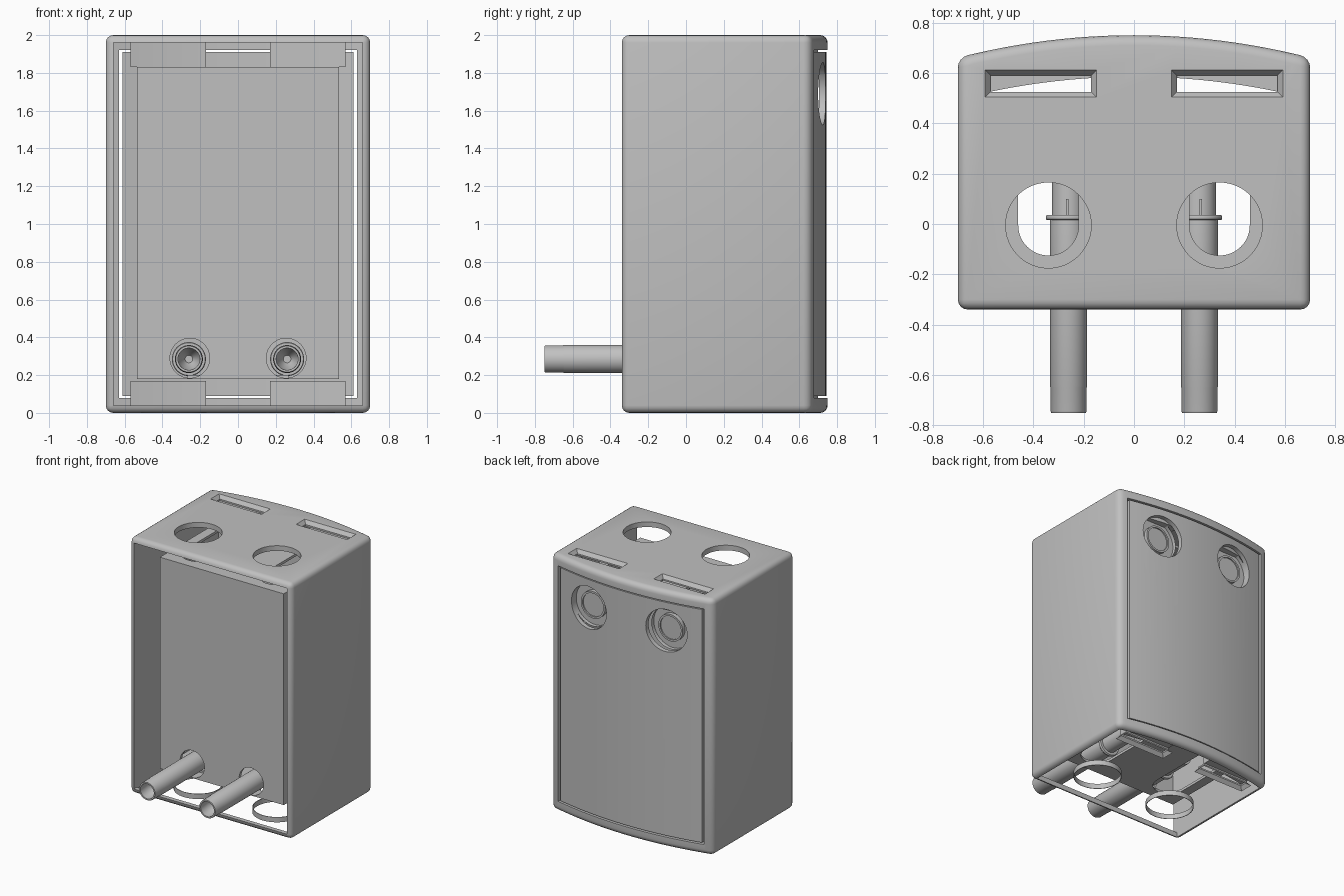
import bpy, bmesh, math
from mathutils import Vector

cube = bpy.data.objects.get("Cube")
if cube:
    bpy.data.objects.remove(cube)

grey = bpy.data.materials.new("light_grey")
grey.use_nodes = True
tone = (0.53, 0.53, 0.53, 1)
grey.diffuse_color = tone
grey.node_tree.nodes["Principled BSDF"].inputs["Base Color"].default_value = tone


def loft(name, loops, caps=True):
    """Skin a series of equal-length point loops."""
    bm = bmesh.new()
    rings = [[bm.verts.new(p) for p in loop] for loop in loops]
    for a, b in zip(rings, rings[1:]):
        n = len(a)
        for i in range(n):
            bm.faces.new((a[i], a[(i + 1) % n], b[(i + 1) % n], b[i]))
    if caps:
        bm.faces.new(rings[0])
        bm.faces.new(rings[-1])
    bmesh.ops.recalc_face_normals(bm, faces=bm.faces)
    mesh = bpy.data.meshes.new(name)
    bm.to_mesh(mesh)
    bm.free()
    mesh.materials.append(grey)
    ob = bpy.data.objects.new(name, mesh)
    bpy.context.collection.objects.link(ob)
    return ob


def rect(x0, x1, y0, y1, z):
    return [(x0, y0, z), (x1, y0, z), (x1, y1, z), (x0, y1, z)]


def block(name, x0, x1, y0, y1, z0, z1):
    return loft(name, [rect(x0, x1, y0, y1, z) for z in (z0, z1)])


def bow(x, crown):
    """Depth of the bowed rear surface at x."""
    return crown - x * x / 5.5


def bowed(name, x0, x1, front, crown, z0, z1, follow=False):
    """Upright slab with a bowed back; its front is flat or follows the bow."""
    n = 24
    xs = [x0 + (x1 - x0) * i / n for i in range(n + 1)]
    back = [(x, bow(x, crown)) for x in reversed(xs)]
    face = [(x, bow(x, front)) for x in xs] if follow else [(x0, front), (x1, front)]
    return loft(name, [[(x, y, z) for x, y in face + back] for z in (z0, z1)])


def lathe(name, profile, cx, cy, cz, axis="Y", caps=True, sides=48):
    """Revolve (radius, height) pairs around an axis."""
    loops = []
    for r, h in profile:
        loop = []
        for i in range(sides):
            a = math.tau * i / sides
            u, v = r * math.cos(a), r * math.sin(a)
            p = (u, h, v) if axis == "Y" else (u, v, h)
            loop.append(Vector(p) + Vector((cx, cy, cz)))
        loops.append(loop)
    return loft(name, loops, caps)


def apply(ob, mod):
    bpy.context.view_layer.objects.active = ob
    bpy.ops.object.modifier_apply(modifier=mod.name)


def cut(ob, cutter):
    mod = ob.modifiers.new("cut", "BOOLEAN")
    mod.operation = "DIFFERENCE"
    mod.solver = "EXACT"
    mod.object = cutter
    apply(ob, mod)
    bpy.data.objects.remove(cutter)


def smooth(ob):
    bpy.ops.object.select_all(action="DESELECT")
    ob.select_set(True)
    bpy.context.view_layer.objects.active = ob
    bpy.ops.object.shade_smooth_by_angle(angle=math.radians(30))


SIDES = (-1, 1)
HOLE_X, HOLE_R = 0.34, 0.17


def slot_rect(s, grow, z):
    a, b = sorted((s * (0.17 - grow), s * (0.57 + grow)))
    return rect(a, b, 0.525 - grow, 0.59 + grow, z)


# Rounded housing, open at the front and underneath
shell = bowed("housing", -0.7, 0.7, -0.34, 0.75, 0, 2)
bevel = shell.modifiers.new("round", "BEVEL")
bevel.width = 0.04
bevel.segments = 4
bevel.limit_method = "ANGLE"
apply(shell, bevel)
cut(shell, bowed("cavity", -0.66, 0.66, -0.5, 0.705, 0.04, 1.96))
cut(shell, bowed("floor_opening", -0.66, 0.66, -0.305, 0.705, -0.1, 0.1))
cut(shell, block("rear_opening", -0.63, 0.63, 0.4, 0.9, 0.08, 1.92))
for s in SIDES:
    cut(shell, lathe("top_hole", [(HOLE_R, 1.9), (HOLE_R, 2.1)], s * HOLE_X, -0.005, 0, "Z"))
    cut(shell, loft("top_slot", [slot_rect(s, 0, 1.9), slot_rect(s, 0, 1.972),
                                 slot_rect(s, 0.022, 2.001), slot_rect(s, 0.022, 2.1)]))
smooth(shell)

# Rims of the holes and slots in the open underside
for s in SIDES:
    side = "left" if s > 0 else "right"
    rim = lathe(side + "_floor_hole_rim", [(HOLE_R, 0), (HOLE_R, 0.04), (0.174, 0.04),
                (0.174, 0), (HOLE_R, 0)], s * HOLE_X, -0.005, 0, "Z", caps=False)
    smooth(rim)
    loft(side + "_floor_slot_rim", [slot_rect(s, 0.022, 0), slot_rect(s, 0, 0.028),
                                    slot_rect(s, 0, 0.04)], caps=False)

# Inner carrier box, open to the rear, with keyhole slots above and below
carrier = block("inner_carrier", -0.535, 0.535, -0.2, 0.5, 0.18, 1.83)
cut(carrier, block("carrier_cavity", -0.515, 0.515, -0.175, 0.7, 0.2, 1.81))
for s in SIDES:
    x = s * HOLE_X
    cut(carrier, lathe("keyhole_end", [(0.12, 0.1), (0.12, 1.9)], x, -0.005, 0, "Z"))
    cut(carrier, block("keyhole_run", x - 0.12, x + 0.12, -0.005, 0.7, 0.1, 1.9))
    cut(carrier, lathe("pipe_hole", [(0.105, -0.4), (0.105, -0.1)], s * 0.255, 0, 0.29))
smooth(carrier)

# Bowed rear panel with two round openings and clip tabs
panel = bowed("rear_panel", -0.612, 0.612, 0.71, 0.745, 0.09, 1.91, follow=True)
for s in SIDES:
    cut(panel, lathe("panel_hole", [(0.165, 0.4), (0.165, 0.9)], s * 0.335, 0, 1.69))
smooth(panel)
for s in SIDES:
    side = "left" if s > 0 else "right"
    a, b = sorted((s * 0.17, s * 0.57))
    for level, z in (("lower", 0.04), ("upper", 1.83)):
        tab = bowed(side + "_" + level + "_tab", a, b, 0.585, 0.705, z, z + 0.13, follow=True)
        smooth(tab)
    # Recessed cup with a raised ring and button
    cup = lathe(side + "_rear_button", [(0.165, 0.67), (0.165, 0.64), (0.105, 0.64),
                (0.105, 0.67), (0.09, 0.67), (0.09, 0.66)], s * 0.335, 0, 1.69, caps=False)
    smooth(cup)
    smooth(lathe(side + "_button_face", [(0.09, 0.63), (0.09, 0.66)], s * 0.335, 0, 1.69))

# Hollow pipes with a collar, reaching out of the front
for s in SIDES:
    side = "left" if s > 0 else "right"
    pipe = lathe(side + "_pipe", [(0.02, -0.6), (0.056, -0.66), (0.058, -0.75), (0.069, -0.75),
                 (0.072, -0.742), (0.072, -0.65), (0.074, -0.645), (0.074, 0.015),
                 (0.086, 0.015), (0.09, 0.02), (0.09, 0.03), (0.086, 0.036),
                 (0.066, 0.036), (0.066, 0.25)], s * 0.26, 0, 0.285)
    smooth(pipe)
    x = s * 0.265
    block(side + "_pipe_key", x - 0.005, x + 0.005, 0.036, 0.1, 0.33, 0.357)
